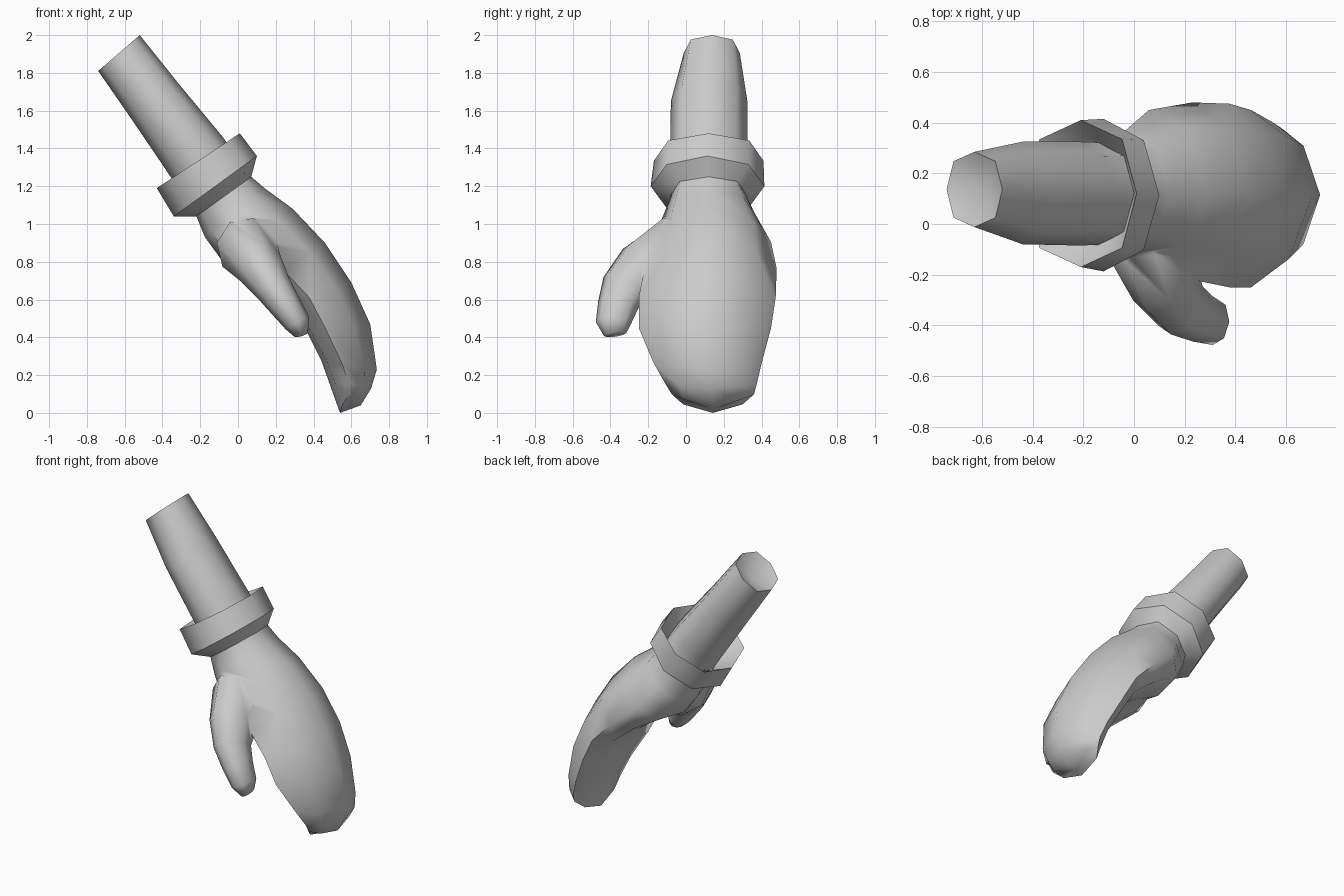
import bpy, bmesh, math
from mathutils import Vector

if "Cube" in bpy.data.objects:
    bpy.data.objects.remove(bpy.data.objects["Cube"])

SIDES = 8
grey = bpy.data.materials.new("plain_grey")
grey.diffuse_color = (0.6, 0.6, 0.6, 1)
grey.use_nodes = True
grey.node_tree.nodes["Principled BSDF"].inputs["Base Color"].default_value = grey.diffuse_color


def ring(c, u, v, bulge=0.71, flat=0.0, lift=0.0):
    """Octagon around c; flat moves the widest points toward -u, lift raises them."""
    pts = []
    for i in range(SIDES):
        a = math.tau * i / SIDES
        k = bulge / math.sqrt(0.5) if i % 2 else 1
        s = math.sin(a) ** 2
        pts.append(c + u * (math.cos(a) * k - flat * s) + v * math.sin(a) * k
                   + Vector((0, 0, lift * s)))
    return pts


def smooth(ob, angle):
    bpy.ops.object.select_all(action='DESELECT')
    ob.select_set(True)
    bpy.context.view_layer.objects.active = ob
    bpy.ops.object.shade_smooth_by_angle(angle=math.radians(angle))


def loft(name, rings, closed=False, dents=(Vector(), Vector())):
    bm = bmesh.new()
    loops = [[bm.verts.new(p) for p in r] for r in rings]
    pairs = list(zip(loops, loops[1:]))
    if closed:
        pairs.append((loops[-1], loops[0]))
    else:
        # end caps as fans with a shifted middle
        for loop, shift in zip((loops[0], loops[-1]), dents):
            mid = bm.verts.new(sum((w.co for w in loop), Vector()) / SIDES + shift)
            for i in range(SIDES):
                bm.faces.new((loop[i], loop[(i + 1) % SIDES], mid))
    for p, q in pairs:
        for i in range(SIDES):
            j = (i + 1) % SIDES
            bm.faces.new((p[i], p[j], q[j], q[i]))
    bmesh.ops.recalc_face_normals(bm, faces=bm.faces)
    for f in bm.faces:
        f.smooth = True
    if closed:
        # crisp rims, rounded sides
        for loop in loops:
            for i in range(SIDES):
                bm.edges.get((loop[i], loop[(i + 1) % SIDES])).smooth = False
    me = bpy.data.meshes.new(name)
    bm.to_mesh(me)
    bm.free()
    me.materials.append(grey)
    ob = bpy.data.objects.new(name, me)
    bpy.context.collection.objects.link(ob)
    return ob


def slab(bx, bz, px, pz, y0, y1, bulge=0.72, flat=0.0, lift=0.0):
    """Cross-section from its back-of-hand point, palm point and y range."""
    b, p = Vector((bx, 0, bz)), Vector((px, 0, pz))
    c = (b + p) / 2 + Vector((0, (y0 + y1) / 2, 0))
    return ring(c, (b - p) / 2, Vector((0, (y1 - y0) / 2, 0)), bulge, flat, lift)


# forearm running through the wrist into the mitten-shaped hand
hand = loft("arm_and_hand", [
    slab(-0.52, 2.00, -0.74, 1.81, -0.012, 0.285, 0.75),
    slab(-0.32, 1.75, -0.56, 1.55, -0.08, 0.325),
    slab(-0.08, 1.46, -0.35, 1.24, -0.085, 0.325),
    slab(0.07, 1.25, -0.22, 1.04, -0.08, 0.32, 0.76),
    slab(0.14, 1.19, -0.175, 0.93, -0.12, 0.37, 0.72, 0.1),
    slab(0.29, 1.08, -0.08, 0.80, -0.18, 0.45, 0.70, 0.25),
    slab(0.46, 0.90, 0.12, 0.70, -0.22, 0.48, 0.69, 0.35),
    slab(0.60, 0.69, 0.28, 0.58, -0.25, 0.475, 0.68, 0.4),
    slab(0.70, 0.47, 0.36, 0.44, -0.25, 0.45, 0.68, 0.4),
    slab(0.735, 0.23, 0.44, 0.28, -0.17, 0.40, 0.68, 0.25),
    slab(0.705, 0.13, 0.49, 0.14, -0.11, 0.375, 0.70, 0.1, 0.02),
    slab(0.65, 0.04, 0.54, 0.00, -0.075, 0.36, 0.72, 0.1, 0.08),
], dents=(Vector((0.04, 0, -0.055)), Vector((0, 0, -0.04))))

# thumb: centre, half thickness, half width
path = [
    ((0.05, 0.12, 0.90), 0.12, 0.15),
    ((0.055, -0.06, 0.865), 0.165, 0.19),
    ((0.12, -0.22, 0.765), 0.125, 0.17),
    ((0.185, -0.325, 0.665), 0.10, 0.13),
    ((0.25, -0.36, 0.57), 0.085, 0.108),
    ((0.315, -0.385, 0.475), 0.07, 0.093),
    ((0.335, -0.375, 0.415), 0.038, 0.06),
]
rings = []
for i, (c, thick, wide) in enumerate(path):
    d = Vector(path[min(i + 1, len(path) - 1)][0]) - Vector(path[max(i - 1, 0)][0])
    d.normalize()
    u = Vector((0.82, 0, 0.57))
    u = (u - d * u.dot(d)).normalized()
    rings.append(ring(Vector(c), u * thick, d.cross(u) * wide))
thumb = loft("thumb", rings)

# merge the thumb into the hand
mod = hand.modifiers.new("join_thumb", 'BOOLEAN')
mod.operation = 'UNION'
mod.solver = 'EXACT'
mod.object = thumb
bpy.context.view_layer.objects.active = hand
bpy.ops.object.modifier_apply(modifier=mod.name)
bpy.data.objects.remove(thumb)
smooth(hand, 75)

# flared cuff: inner floor, open rim, lower rim, taper to the wrist
loft("cuff", [
    slab(0.00, 1.34, -0.28, 1.14, -0.08, 0.32),
    slab(0.01, 1.48, -0.43, 1.19, -0.17, 0.41, 0.74),
    slab(0.10, 1.36, -0.34, 1.04, -0.187, 0.415, 0.72),
    slab(0.07, 1.25, -0.22, 1.04, -0.085, 0.325, 0.75),
], closed=True)
